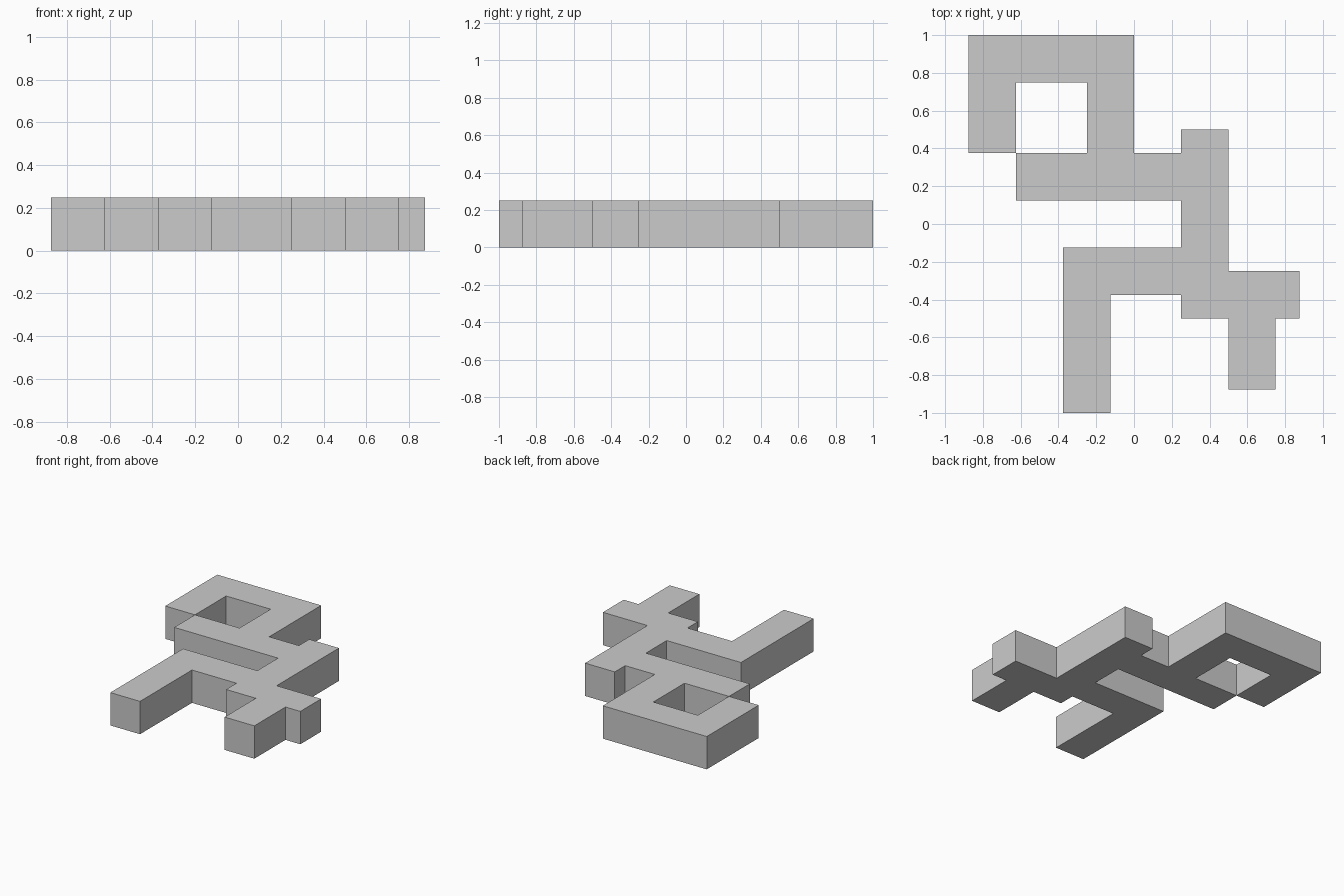
import bpy, bmesh

if "Cube" in bpy.data.objects:
    bpy.data.objects.remove(bpy.data.objects["Cube"])

U = 0.125        # plan grid unit
HEIGHT = 0.25

# Plan outlines in grid units; the two share one edge so the solid has no inner wall
body = [(-5, 1), (2, 1), (2, -1), (-3, -1), (-3, -8), (-1, -8), (-1, -3),
        (2, -3), (2, -4), (4, -4), (4, -7), (6, -7), (6, -4), (7, -4),
        (7, -2), (4, -2), (4, 4), (2, 4), (2, 3), (0, 3), (-2, 3), (-5, 3)]
hook = [(-2, 3), (0, 3), (0, 8), (-7, 8), (-7, 3), (-5, 3), (-5, 6), (-2, 6)]

bm = bmesh.new()
shared = {}


def plan_vert(p, own):
    # Only the joint between hook and body is welded; other corners stay separate
    key = p if p in ((-2, 3), (0, 3)) else (p, own)
    if key not in shared:
        shared[key] = bm.verts.new((p[0] * U, p[1] * U, 0))
    return shared[key]


faces = [bm.faces.new([plan_vert(p, name) for p in outline])
         for name, outline in (("body", body), ("hook", hook))]

# Raise the plan into a flat block
top = bmesh.ops.extrude_face_region(bm, geom=faces)["geom"]
bmesh.ops.translate(bm, vec=(0, 0, HEIGHT),
                    verts=[g for g in top if isinstance(g, bmesh.types.BMVert)])
bmesh.ops.recalc_face_normals(bm, faces=bm.faces[:])

mesh = bpy.data.meshes.new("branching_block")
bm.to_mesh(mesh)
bm.free()
bpy.context.collection.objects.link(bpy.data.objects.new("branching_block", mesh))
